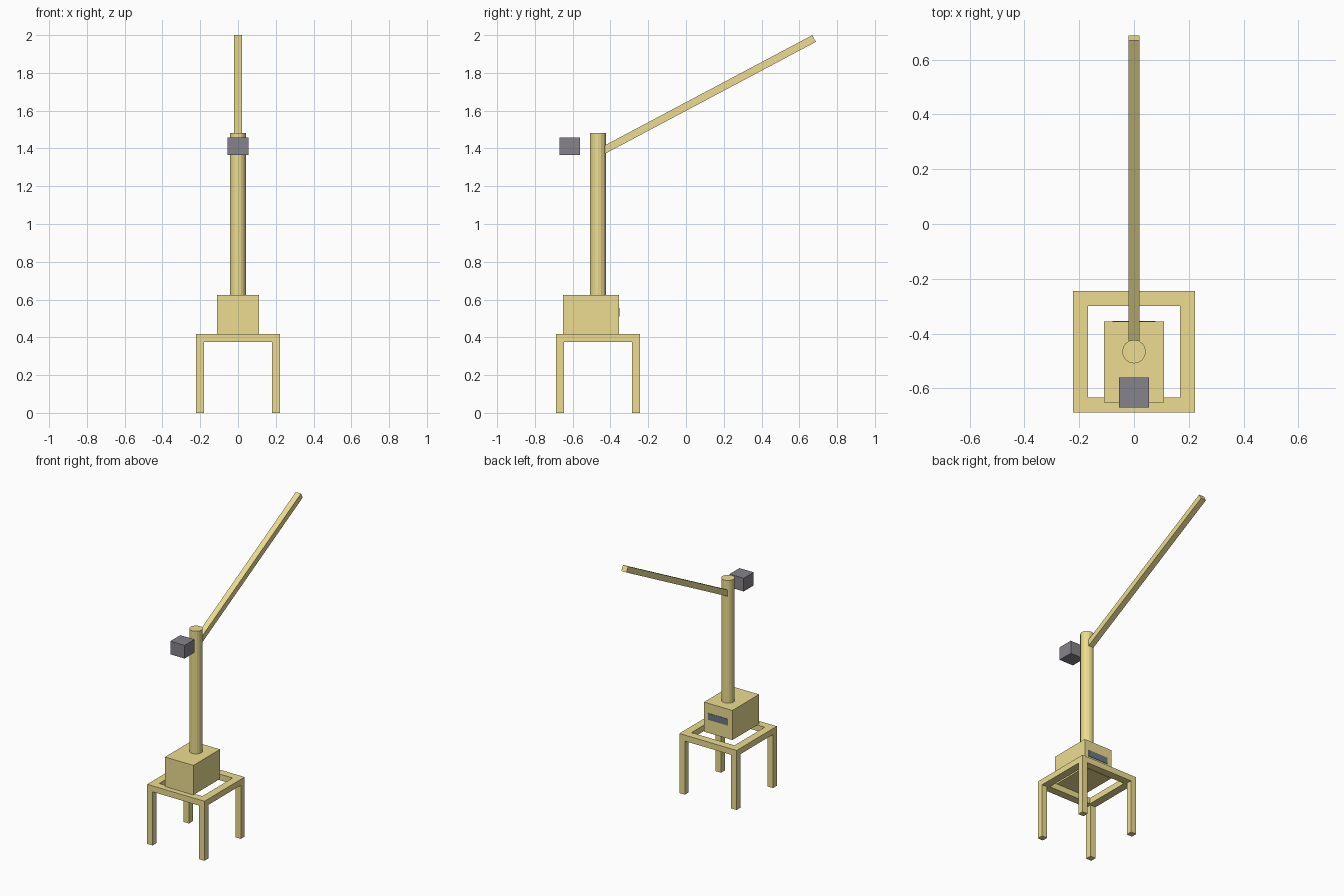
import bpy, math
from mathutils import Vector

if "Cube" in bpy.data.objects:
    bpy.data.objects.remove(bpy.data.objects["Cube"])


def material(name, rgb):
    m = bpy.data.materials.new(name)
    m.diffuse_color = (*rgb, 1)
    m.use_nodes = True
    m.node_tree.nodes["Principled BSDF"].inputs["Base Color"].default_value = m.diffuse_color
    return m


YELLOW = material("yellow_paint", (0.84, 0.72, 0.28))
DARK = material("dark_metal", (0.24, 0.23, 0.26))
GLASS = material("dark_glass", (0.15, 0.19, 0.24))


def box(name, lo, hi, mat):
    """Axis-aligned box from its two extreme corners."""
    lo, hi = Vector(lo), Vector(hi)
    bpy.ops.mesh.primitive_cube_add(size=1, location=(lo + hi) / 2)
    ob = bpy.context.object
    ob.name = name
    ob.scale = hi - lo
    bpy.ops.object.transform_apply(location=False, rotation=False, scale=True)
    ob.data.materials.append(mat)
    return ob


CY = -0.4655              # mast axis in y
HALF = 0.222              # half width of the base frame
LEG, RAIL = 0.042, 0.055  # leg and rail widths
RAIL_Z, DECK = 0.375, 0.417

# Base frame: four corner legs
for sx, side in ((-1, "left"), (1, "right")):
    for sy, end in ((-1, "front"), (1, "back")):
        xs = sorted((sx * HALF, sx * (HALF - LEG)))
        ys = sorted((CY + sy * HALF, CY + sy * (HALF - LEG)))
        box(f"{end}_{side}_leg", (xs[0], ys[0], 0), (xs[1], ys[1], RAIL_Z), YELLOW)

# Base frame: rails, front and back ones fitted between the side ones
for s, side, end in ((-1, "left", "front"), (1, "right", "back")):
    a, b = sorted((s * HALF, s * (HALF - RAIL)))
    box(f"{side}_rail", (a, CY - HALF, RAIL_Z), (b, CY + HALF, DECK), YELLOW)
    box(f"{end}_rail", (RAIL - HALF, CY + a, RAIL_Z), (HALF - RAIL, CY + b, DECK), YELLOW)

# Cab with a window strip on the boom side
box("cab", (-0.11, -0.651, DECK), (0.11, -0.356, 0.624), YELLOW)
box("cab_window", (-0.078, -0.37, 0.51), (0.078, -0.353, 0.555), GLASS)

# Mast
bpy.ops.mesh.primitive_cylinder_add(vertices=16, radius=0.043, depth=0.86,
                                    location=(0, CY, 1.053))
mast = bpy.context.object
mast.name = "mast"
mast.data.materials.append(YELLOW)

# Boom, a square bar from inside the mast to the tip
start, tip = Vector((0, CY, 1.375)), Vector((0, 0.678, 1.982))
length = (tip - start).length
boom = box("boom", (-0.02, -length / 2, -0.02), (0.02, length / 2, 0.02), YELLOW)
boom.location = (start + tip) / 2
boom.rotation_euler.x = math.atan2(tip.z - start.z, tip.y - start.y)

# Counterweight behind the mast
box("counterweight", (-0.055, -0.67, 1.365), (0.055, -0.56, 1.457), DARK)
